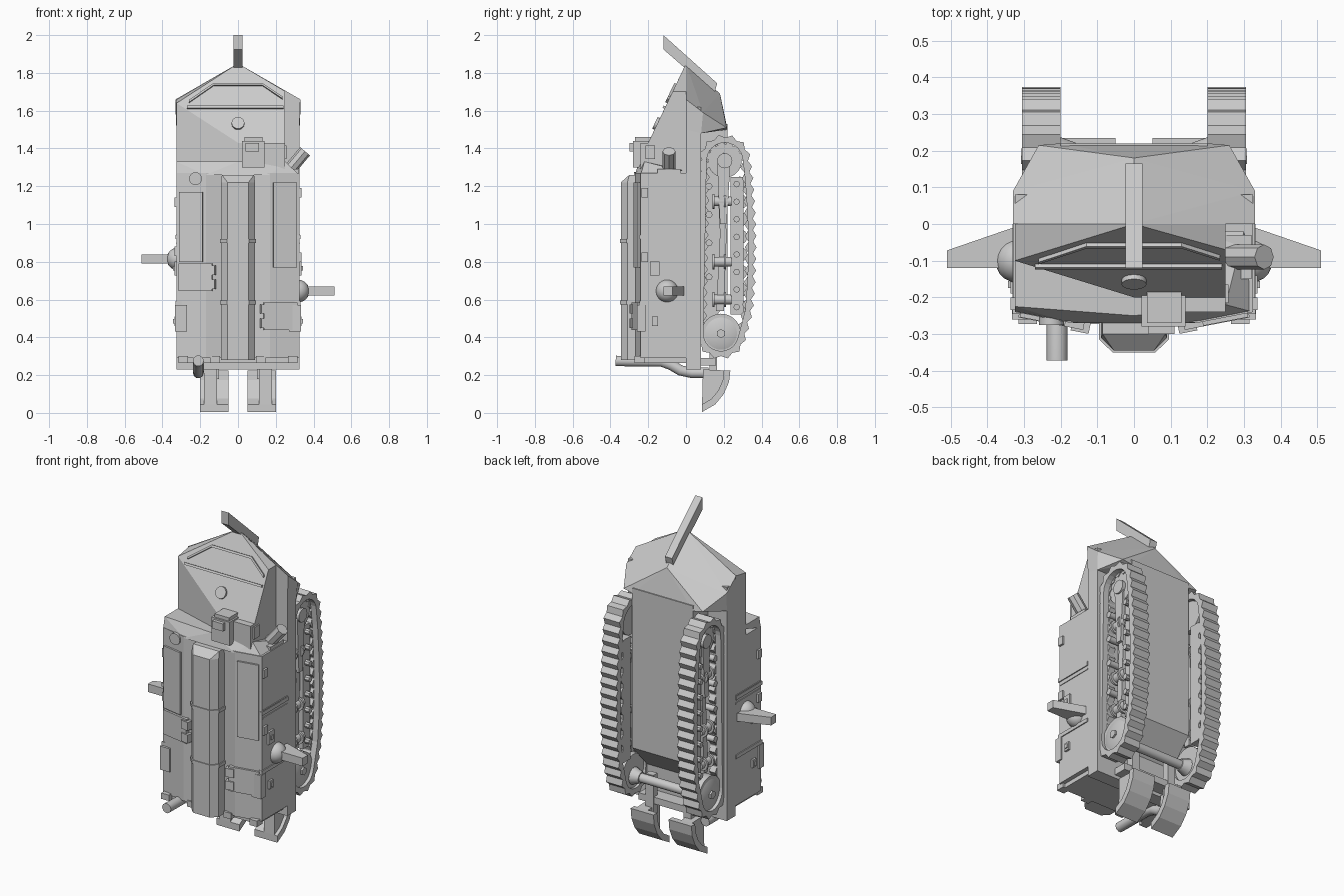
import bpy, bmesh, math
from mathutils import Vector
from mathutils.geometry import convex_hull_2d

if "Cube" in bpy.data.objects:
    bpy.data.objects.remove(bpy.data.objects["Cube"])


def finish(name, bm, smooth=False):
    bmesh.ops.recalc_face_normals(bm, faces=bm.faces)
    me = bpy.data.meshes.new(name)
    bm.to_mesh(me)
    bm.free()
    ob = bpy.data.objects.new(name, me)
    bpy.context.collection.objects.link(ob)
    if smooth:
        bpy.ops.object.select_all(action='DESELECT')
        ob.select_set(True)
        bpy.context.view_layer.objects.active = ob
        bpy.ops.object.shade_smooth_by_angle(angle=math.radians(35))
    return ob


def hull(name, pts):
    bm = bmesh.new()
    for p in pts:
        bm.verts.new(p)
    bmesh.ops.convex_hull(bm, input=bm.verts)
    bmesh.ops.delete(bm, geom=[v for v in bm.verts if not v.link_faces], context='VERTS')
    bmesh.ops.dissolve_limit(bm, angle_limit=0.02, verts=bm.verts, edges=bm.edges)
    return finish(name, bm)


def prism(name, prof, place, a, b):
    bm = bmesh.new()
    A = [bm.verts.new(place(u, v, a)) for u, v in prof]
    B = [bm.verts.new(place(u, v, b)) for u, v in prof]
    bm.faces.new(A)
    bm.faces.new(B)
    for i in range(len(A)):
        j = (i + 1) % len(A)
        bm.faces.new((A[i], A[j], B[j], B[i]))
    return finish(name, bm)


def along_x(y, z, x):
    return (x, y, z)


def along_z(x, y, z):
    return (x, y, z)


def box(name, x, y, z, rot=0):
    bm = bmesh.new()
    bmesh.ops.create_cube(bm, size=1)
    bmesh.ops.scale(bm, vec=(x[1] - x[0], y[1] - y[0], z[1] - z[0]), verts=bm.verts)
    ob = finish(name, bm)
    ob.location = (sum(x) / 2, sum(y) / 2, sum(z) / 2)
    ob.rotation_euler.z = rot
    return ob


def cyl(name, p, q, r, r2=None, n=16):
    p, q = Vector(p), Vector(q)
    bm = bmesh.new()
    bmesh.ops.create_cone(bm, cap_ends=True, segments=n, radius1=r,
                          radius2=r if r2 is None else r2, depth=(q - p).length)
    ob = finish(name, bm, True)
    ob.location = (p + q) / 2
    ob.rotation_euler = (q - p).to_track_quat('Z', 'Y').to_euler()
    return ob


S = (-1, 1)

# Main hull: mid slab, belly and pointed bow
box("hull_slab", (-.325, .325), (0, .08), (.23, 1.62))
prism("belly", [(.07, .42), (.22, .58), (.22, 1.53), (.07, 1.53)], along_x, -.2, .2)
hull("bow", [(0, 0, 1.85), (0, .18, 1.69)] + [(s * x, y, z) for s in S for x, y, z in (
    (.33, 0, 1.66), (.33, .09, 1.59), (.26, .215, 1.51), (.325, 0, 1.5), (.325, .08, 1.48), (.2, .22, 1.5))])
prism("bow_beam", [(-.12, 2), (-.12, 1.925), (.15, 1.69), (.165, 1.745)], along_x, -.023, .023)

# Upper superstructure with sloping plate
plan = [(-.325, 0), (-.325, -.1), (0, -.2), (.25, -.2), (.25, 0)]
slope = lambda x, y: min(1.85 + 2.1 * y, 1.85 - .59 * abs(x))
ridge = [(0, 0), (.25, -.07)]
hull("superstructure", [(x, y, slope(x, y)) for x, y in plan + ridge] + [(x, y, 1.25) for x, y in plan])


def on_slope(x, z, d):
    return (x, (z - 1.85) / 2.1 - d, z + d * .47)


def slope_strip(name, a, b, w=.012):
    hull(name, [on_slope(x, z + h, d) for x, z in (a, b) for h in (0, w) for d in (-.004, .01)])


slope_strip("slope_rail", (-.27, 1.61), (.24, 1.61))
for a, b in (((-.26, 1.64), (-.13, 1.73)), ((-.13, 1.73), (.13, 1.73)), ((.13, 1.73), (.235, 1.66))):
    slope_strip("slope_trim", a, b)
cyl("slope_cap", on_slope(0, 1.53, -.01), on_slope(0, 1.53, .012), .034)

# Deck house with faceted front
front = [(-.325, 0), (-.325, -.24), (-.17, -.27), (-.09, -.255), (.09, -.255), (.17, -.27), (.325, -.24), (.325, 0)]
prism("deck_house", front, along_z, .29, 1.27)
hull("deck_house_top", [(x, y, 1.26) for x, y in front if y] +
     [(-.325, -.02, 1.33), (-.325, -.225, 1.33), (0, -.25, 1.33), (.25, -.22, 1.33), (.3, -.02, 1.28)])
box("bottom_plate", (-.3, .3), (-.24, .02), (.265, .3))
for z in (.57, .92):
    for s in S:
        box("side_strap", sorted((s * .2, s * .331)), (-.245, 0), (z, z + .022))
for z in (.955, 1.0):
    for s in S:
        box("side_trim", sorted((s * .3, s * .329)), (-.235, 0), (z - .06, z - .052))

# Front spine and its bands
spine = [(-.09, -.24), (-.09, -.31), (-.055, -.345), (.055, -.345), (.09, -.31), (.09, -.24)]
prism("spine", spine, along_z, .28, 1.22)
hull("spine_cap", [(x, y, 1.22) for x, y in spine] + [(x * .95, max(y, -.3), 1.26) for x, y in spine])
for z in (.575, .9):
    prism("spine_band", [(x * 1.06, y * 1.015) for x, y in spine], along_z, z, z + .02)

# Front doors, hinges and panels
T = .19
for s, z0, z1 in ((1, .44, .585), (-1, .645, .79)):
    box("front_door", sorted((s * .135, s * .315)), (-.272, -.25), (z0, z1), s * T)
    for z in (z0 + .01, z0 + .085):
        box("door_hinge", sorted((s * .12, s * .17)), (-.295, -.26), (z, z + .05), s * T)
for s, z0, z1 in ((1, .77, 1.22), (-1, .8, 1.17)):
    box("front_panel", sorted((s * .185, s * .31)), (-.266, -.24), (z0, z1), s * T)
    for z in (z0 + .03, z1 - .08):
        box("panel_catch", sorted((s * .315, s * .337)), (-.235, -.2), (z, z + .05))
    box("corner_box", sorted((s * .27, s * .333)), (-.26, -.215), (.43, .57))
cyl("front_cap", (-.225, -.235, 1.24), (-.225, -.275, 1.24), .034)
for s in S:
    for z, w in ((.765, .025), (.485, .016)):
        box("side_lock", sorted((s * .32, s * .337)), (-.165 - w, -.165 + w), (z - w * 1.5, z + w * 1.5))
        box("side_lock_knob", sorted((s * .33, s * .343)), (-.175, -.155), (z - .012, z + .012))
    for x in (.12, .29):
        box("bottom_clip", (s * x - .025, s * x + .025), (-.272, -.22), (.265, .3))

# Hatch block and angled tube beside the slope
box("hatch_block", (.02, .14), (-.28, -.14), (1.3, 1.44))
box("hatch_lid", (.035, .13), (-.27, -.16), (1.44, 1.46))
box("hatch_window", (.04, .11), (-.3, -.27), (1.385, 1.43))
box("hatch_side_box", (.13, .25), (-.24, -.13), (1.29, 1.43))
box("hatch_side_lock", (.24, .258), (-.215, -.165), (1.345, 1.415))
cyl("angled_tube", (.25, -.09, 1.26), (.355, -.09, 1.385), .034, n=8)
box("tube_base", (.2, .32), (-.15, -.03), (1.25, 1.29))

# Side ball mounts with tapered arms
for s, z in ((-1, .815), (1, .645)):
    bm = bmesh.new()
    bmesh.ops.create_uvsphere(bm, u_segments=20, v_segments=12, radius=.06)
    finish("ball_mount", bm, True).location = (s * .318, -.1, z)
    hull("side_arm", [(s * x, y, z + h) for h in (-.024, .024)
                      for x, y in ((.33, -.12), (.51, -.12), (.51, -.072), (.33, -.01))])

# Exhaust pipe as a bevelled curve
cu = bpy.data.curves.new("exhaust_pipe", 'CURVE')
cu.dimensions = '3D'
cu.bevel_depth = .029
cu.bevel_resolution = 3
cu.use_fill_caps = True
sp = cu.splines.new('POLY')
path = [(-.372, .275), (-.13, .272), (-.08, .255), (-.03, .225), (.03, .212), (.12, .212)]
sp.points.add(len(path) - 1)
for p, (y, z) in zip(sp.points, path):
    p.co = (-.21, y, z, 1)
bpy.context.collection.objects.link(bpy.data.objects.new("exhaust_pipe", cu))

# Track path: hull round both wheels and the bowed ground run, evenly resampled
pts = [(cy + r * math.cos(t * math.pi / 16), cz + r * math.sin(t * math.pi / 16))
       for cy, cz, r in ((.205, 1.335, .118), (.185, .42, .115)) for t in range(32)]
pts += [(.335, 1.24), (.348, 1.05), (.352, .9), (.348, .7), (.335, .54)]
loop = [Vector(pts[i]) for i in convex_hull_2d([Vector(p) for p in pts])]
N = 84
segs = [(loop[i], loop[(i + 1) % len(loop)]) for i in range(len(loop))]
total = sum((b - a).length for a, b in segs)
even = []
for k in range(N):
    d = k * total / N
    for a, b in segs:
        if d <= (b - a).length:
            break
        d -= (b - a).length
    even.append(a + (b - a).normalized() * d)
mid = Vector((.21, .88))
norm = []
for i in range(N):
    t = (even[(i + 1) % N] - even[i - 1]).normalized()
    n = Vector((t.y, -t.x))
    norm.append(n if n.dot(even[i] - mid) > 0 else -n)


def ring_band(name, x0, x1, offsets):
    bm = bmesh.new()
    rows = []
    for i in range(N):
        lo, hi = offsets(i)
        a, b = even[i] + norm[i] * lo, even[i] + norm[i] * hi
        rows.append([bm.verts.new(c) for c in ((x0, *a), (x1, *a), (x1, *b), (x0, *b))])
    for i in range(N):
        p, q = rows[i], rows[(i + 1) % N]
        for j in range(4):
            bm.faces.new((p[j], q[j], q[j - 1], p[j - 1]))
    return finish(name, bm)


# Tracks, wheels and running gear
for s in S:
    X = lambda v: s * v
    ring_band("track", X(.2), X(.305), lambda i: (-.022, .022 if i % 2 else .004))
    ring_band("track_guide", X(.23), X(.27), lambda i: (-.04 if i % 2 else -.02, -.01))
    W = (.185, .42)
    cyl("drive_wheel", (X(.215), *W), (X(.285), *W), .105, n=32)
    cyl("drive_dish", (X(.285), *W), (X(.297), *W), .085, .05, n=32)
    cyl("drive_hub", (X(.29), *W), (X(.308), *W), .024, n=6)
    I = (.205, 1.335)
    cyl("idler_wheel", (X(.215), *I), (X(.265), *I), .09, n=32)
    cyl("idler_hub", (X(.26), *I), (X(.285), *I), .04)
    prism("idler_arm", [(.165, 1.32), (.18, 1.0), (.215, 1.0), (.235, 1.32), (.2, 1.38)], along_x, X(.255), X(.275))
    box("suspension_rail", sorted((X(.2), X(.262))), (.235, .305), (.52, 1.25))
    for k in range(8):
        z = .56 + k * .093
        cyl("road_wheel", (X(.2), .285, z), (X(.25), .285, z), .04)
        cyl("road_wheel_bolt", (X(.25), .268, z), (X(.29), .268, z), .017, n=8)
    for z in (.6, .8, 1.12):
        cyl("spring", (X(.25), .145, z), (X(.25), .24, z), .026)
        for y in (.14, .2):
            cyl("spring_flange", (X(.25), y, z), (X(.25), y + .012, z), .04)
    prism("suspension_beam", [(.16, .54), (.2, .54), (.215, .95), (.2, 1.15), (.17, 1.15), (.18, .95)],
          along_x, X(.22), X(.258))
    for z in (.72, .9, 1.05, 1.2):
        cyl("return_roller", (X(.2), .122, z), (X(.28), .122, z), .018, n=12)
    # Axle flange, strut and curved rear spade
    cyl("axle_flange", (X(.16), .19, .40), (X(.21), .19, .40), .032, .05)
    box("spade_strut", sorted((X(.1), X(.15))), (.125, .165), (.18, .42))
    arc = [(.235, .225), (.228, .165), (.2, .1), (.155, .045), (.085, .005)]
    inner = [(.085, .045), (.135, .075), (.172, .12), (.195, .175), (.2, .225)]
    prism("rear_spade", arc + inner, along_x, X(.05), X(.2))
    prism("spade_web", [(.09, .23)] + inner, along_x, X(.11), X(.18))
cyl("rear_axle", (-.2, .19, .40), (.2, .19, .40), .026)
box("tow_frame", (-.2, .2), (.08, .16), (.25, .29))
